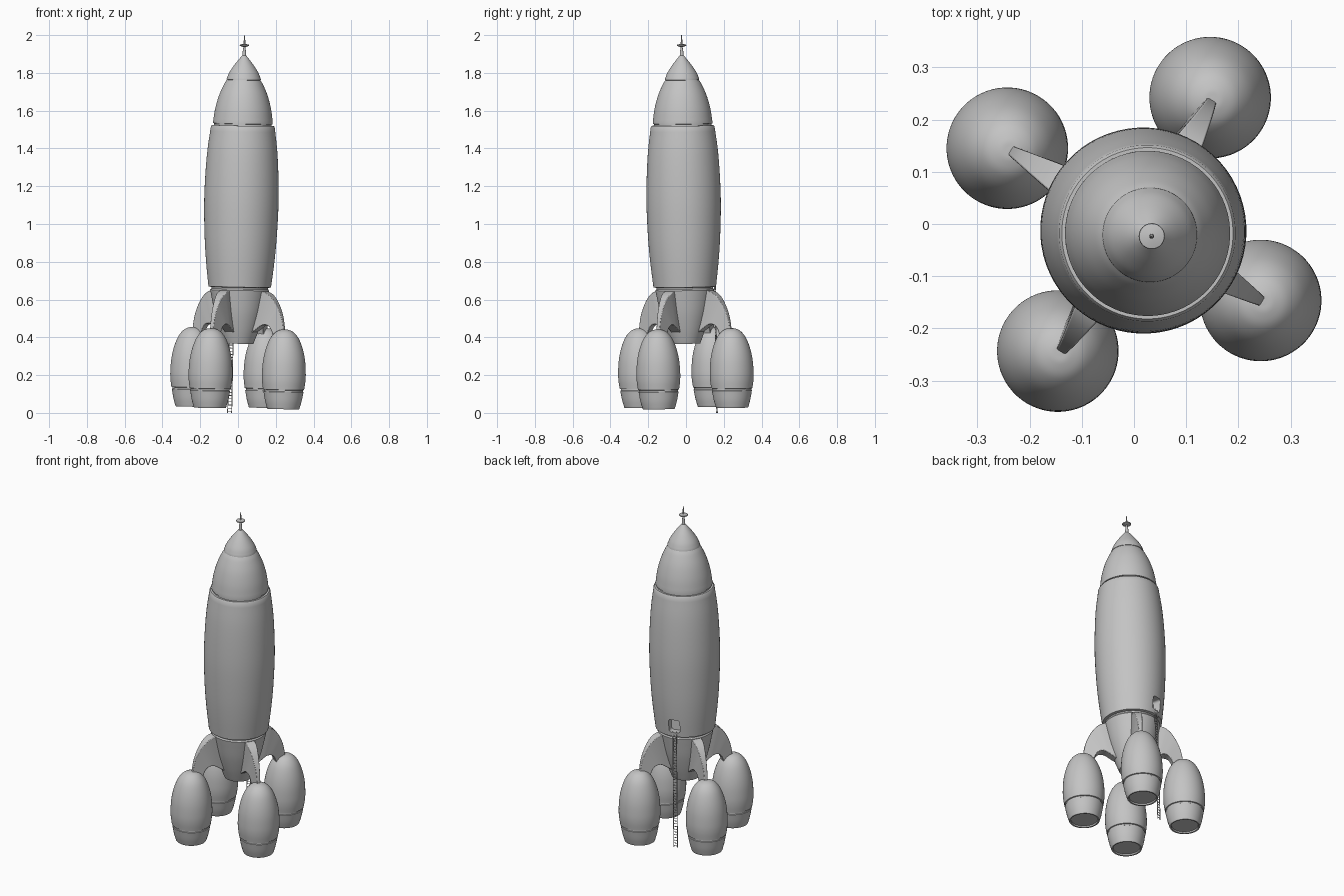
import bpy, bmesh, math
from mathutils import Matrix, Vector

if "Cube" in bpy.data.objects:
    bpy.data.objects.remove(bpy.data.objects["Cube"], do_unlink=True)

# Single painted-metal material
grey = bpy.data.materials.new("plain_grey")
grey.use_nodes = True
COLOUR = (0.55, 0.55, 0.55, 1)
grey.diffuse_color = COLOUR
grey.node_tree.nodes["Principled BSDF"].inputs["Base Color"].default_value = COLOUR

# The whole rocket leans slightly and is turned about its axis
lean = Vector((0, 0, 1)).rotation_difference(Vector((0.0195, -0.013, 1))).to_matrix().to_4x4()
FRAME = Matrix.Translation((-0.004, 0.002, 0)) @ lean @ Matrix.Rotation(math.radians(14), 4, "Z")


def finish(name, bm, local=Matrix(), angle=35):
    bmesh.ops.recalc_face_normals(bm, faces=bm.faces)
    mesh = bpy.data.meshes.new(name)
    bm.to_mesh(mesh)
    bm.free()
    mesh.materials.append(grey)
    obj = bpy.data.objects.new(name, mesh)
    bpy.context.collection.objects.link(obj)
    obj.matrix_world = FRAME @ local
    smooth(obj, angle)
    return obj


def smooth(obj, angle=35):
    bpy.ops.object.select_all(action="DESELECT")
    obj.select_set(True)
    bpy.context.view_layer.objects.active = obj
    bpy.ops.object.shade_smooth_by_angle(angle=math.radians(angle))


def spline(points, steps=5):
    """Smooth curve through 2D points."""
    p = [Vector(q) for q in points]
    p = [2 * p[0] - p[1]] + p + [2 * p[-1] - p[-2]]
    out = []
    for a, b, c, d in zip(p, p[1:], p[2:], p[3:]):
        for i in range(steps):
            t = i / steps
            out.append(0.5 * (2 * b + (c - a) * t + (2 * a - 5 * b + 4 * c - d) * t * t
                              + (3 * b - a - 3 * c + d) * t ** 3))
    return out + [p[-2]]


def lathe(name, profile, local=Matrix(), sides=64):
    """Closed solid of revolution from (radius, height) points, bottom to top."""
    bm = bmesh.new()
    rings = []
    for r, z in profile:
        rings.append([bm.verts.new((r * math.cos(math.tau * i / sides),
                                    r * math.sin(math.tau * i / sides), z)) for i in range(sides)])
    for low, high in zip(rings, rings[1:]):
        for i in range(sides):
            j = (i + 1) % sides
            bm.faces.new((low[i], low[j], high[j], high[i]))
    bm.faces.new(rings[0][::-1])
    bm.faces.new(rings[-1])
    return finish(name, bm, local)


# Main hull, with narrow necks forming the seams at each end
hull = lathe("main_hull", [(0.155, 0.665)] + spline(
    [(0.166, 0.668), (0.181, 0.8), (0.191, 0.93), (0.197, 1.1),
     (0.194, 1.25), (0.185, 1.39), (0.169, 1.515)]) + [(0.164, 1.522)])
lathe("hull_seam", [(0.153, 1.51), (0.153, 1.55)])
lathe("upper_hull", [(0.15, 1.53), (0.158, 1.532)] + spline(
    [(0.158, 1.542), (0.148, 1.61), (0.129, 1.68), (0.104, 1.738), (0.088, 1.764)]) + [(0.08, 1.77)])
lathe("nose_cone", [(0.082, 1.76), (0.091, 1.764)] + spline(
    [(0.09, 1.771), (0.077, 1.802), (0.054, 1.838), (0.031, 1.868), (0.011, 1.892)]))

# Antenna
lathe("antenna_base", [(0.01, 1.88), (0.009, 1.91), (0.005, 1.94)], sides=24)
lathe("antenna_disc", [(0.008, 1.938), (0.024, 1.944), (0.025, 1.947), (0.024, 1.95), (0.008, 1.954)], sides=32)
lathe("antenna_spike", [(0.005, 1.94), (0.004, 1.975), (0.0015, 2.0)], sides=16)

# Engine section
lathe("engine_collar", [(0.15, 0.645), (0.15, 0.67)])
lathe("engine_section", spline(
    [(0.078, 0.367), (0.087, 0.39), (0.108, 0.45), (0.131, 0.53), (0.148, 0.61), (0.156, 0.65)])
    + [(0.15, 0.657)])

# Recessed hatch in the hull, above the ladder
bm = bmesh.new()
bmesh.ops.create_cube(bm, size=1, matrix=Matrix.Translation((0, 0.18, 0.733)) @ Matrix.Diagonal((0.066, 0.11, 0.08, 1)))
corners = [e for e in bm.edges if abs((e.verts[0].co - e.verts[1].co).y) > 0.05]
bmesh.ops.bevel(bm, geom=corners, offset=0.014, segments=4, profile=0.5, affect="EDGES")
cutter = finish("hatch_cutter", bm)
cutter.hide_render = True
cut = hull.modifiers.new("hatch", "BOOLEAN")
cut.operation, cut.solver, cut.object = "DIFFERENCE", "EXACT", cutter
bpy.context.view_layer.update()
bpy.context.view_layer.objects.active = hull
bpy.ops.object.modifier_apply(modifier="hatch")
bpy.data.objects.remove(cutter, do_unlink=True)
smooth(hull)

# Landing pods and the arched fins that carry them
POD = [(0.074, 0.036), (0.076, 0.028), (0.084, 0.027)] + spline(
    [(0.086, 0.031), (0.097, 0.07), (0.106, 0.118)]) + [(0.103, 0.12), (0.103, 0.128)] + spline(
    [(0.109, 0.13), (0.115, 0.175), (0.116, 0.22), (0.111, 0.285), (0.098, 0.345),
     (0.077, 0.398), (0.05, 0.432), (0.022, 0.446), (0.001, 0.448)])
OUTER = spline([(0.1, 0.64), (0.158, 0.647), (0.217, 0.61), (0.266, 0.52), (0.288, 0.4)])
INNER = spline([(0.07, 0.41), (0.115, 0.44), (0.165, 0.47), (0.205, 0.455), (0.23, 0.39)])


def fin(name, local):
    bm = bmesh.new()

    def corner(p, side):
        half = min(0.028, 0.025 - (p.x - 0.2) * 0.19)
        return bm.verts.new((p.x, side * half, p.y))

    loops = [[corner(o, -1), corner(o, 1), corner(i, 1), corner(i, -1)] for o, i in zip(OUTER, INNER)]
    for a, b in zip(loops, loops[1:]):
        for k in range(4):
            m = (k + 1) % 4
            bm.faces.new((a[k], a[m], b[m], b[k]))
    bm.faces.new(loops[0])
    bm.faces.new(loops[-1])
    obj = finish(name, bm, local)
    bevel = obj.modifiers.new("soft_edges", "BEVEL")
    bevel.width, bevel.segments, bevel.angle_limit = 0.003, 2, math.radians(40)


for n, label in enumerate(("back_left", "back_right", "front_right", "front_left")):
    turn = Matrix.Rotation(math.radians(45 + 90 * n), 4, "Z")
    lathe("pod_" + label, POD, turn @ Matrix.Translation((0.283, 0, 0)))
    fin("fin_" + label, turn)

# Boarding ladder hanging below the hatch
bm = bmesh.new()
LADDER_Y, HALF, LOW, HIGH = 0.166, 0.011, -0.003, 0.7


def rod(centre, length, radius, turn=Matrix()):
    bmesh.ops.create_cone(bm, cap_ends=True, segments=8, radius1=radius, radius2=radius,
                          depth=length, matrix=Matrix.Translation(centre) @ turn)


for side in (-HALF, HALF):
    rod((side, LADDER_Y, (LOW + HIGH) / 2), HIGH - LOW, 0.0025)
RUNGS = 42
for i in range(RUNGS):
    z = LOW + (i + 0.5) * (HIGH - LOW) / RUNGS
    rod((0, LADDER_Y, z), 2 * HALF, 0.002, Matrix.Rotation(math.pi / 2, 4, "Y"))
finish("boarding_ladder", bm)
